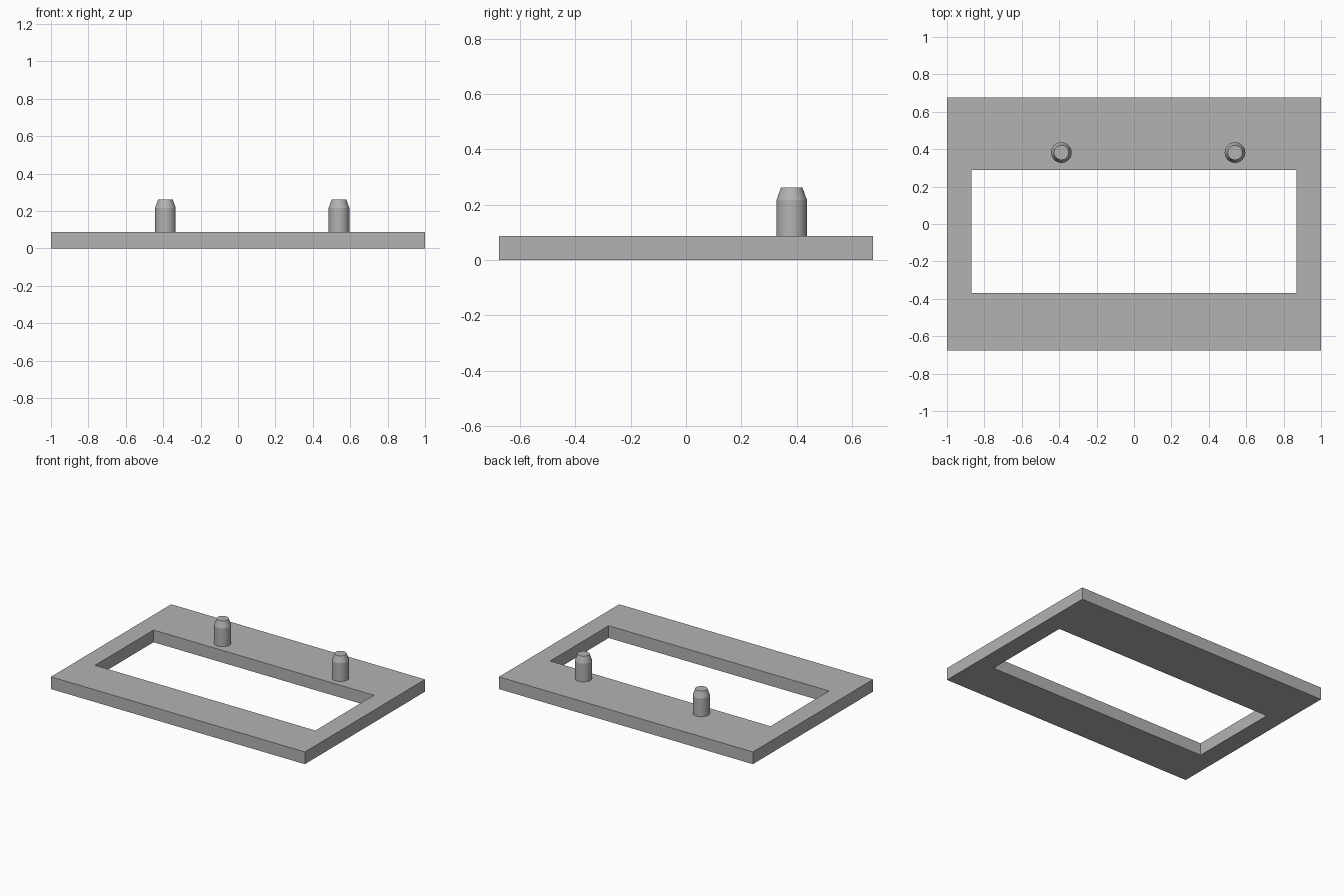
import bpy
import bmesh
import math

default = bpy.data.objects.get("Cube")
if default:
    bpy.data.objects.remove(default, do_unlink=True)

grey = bpy.data.materials.new("plain_grey")
grey.use_nodes = True
grey.diffuse_color = (0.45, 0.45, 0.45, 1)
grey.node_tree.nodes["Principled BSDF"].inputs["Base Color"].default_value = (0.45, 0.45, 0.45, 1)

PLATE_TOP = 0.087


def add_object(name, bm):
    bmesh.ops.recalc_face_normals(bm, faces=bm.faces[:])
    mesh = bpy.data.meshes.new(name)
    bm.to_mesh(mesh)
    bm.free()
    mesh.materials.append(grey)
    obj = bpy.data.objects.new(name, mesh)
    bpy.context.collection.objects.link(obj)
    return obj


def rectangle(bm, x, y0, y1):
    return [bm.verts.new((px, py, 0)) for px, py in ((-x, y0), (x, y0), (x, y1), (-x, y1))]


# Flat frame: a ring between two rectangles, raised to the plate thickness
bm = bmesh.new()
outer = rectangle(bm, 1.0, -0.676, 0.676)
inner = rectangle(bm, 0.868, -0.369, 0.289)
for i in range(4):
    j = (i + 1) % 4
    bm.faces.new((outer[i], outer[j], inner[j], inner[i]))
raised = bmesh.ops.extrude_face_region(bm, geom=bm.faces[:], use_keep_orig=True)
bmesh.ops.translate(bm, vec=(0, 0, PLATE_TOP),
                    verts=[v for v in raised["geom"] if isinstance(v, bmesh.types.BMVert)])
add_object("frame_plate", bm)


# Locating pegs: a lathed profile with a chamfered tip
def add_peg(name, x, y, sides=48):
    profile = ((0.055, PLATE_TOP), (0.055, 0.217), (0.039, 0.262))
    bm = bmesh.new()
    rings = []
    for radius, z in profile:
        angles = [2 * math.pi * k / sides for k in range(sides)]
        rings.append([bm.verts.new((x + radius * math.cos(a), y + radius * math.sin(a), z))
                      for a in angles])
    for low, high in zip(rings, rings[1:]):
        for i in range(sides):
            j = (i + 1) % sides
            bm.faces.new((low[i], low[j], high[j], high[i]))
    bm.faces.new(rings[0])
    bm.faces.new(rings[-1])
    peg = add_object(name, bm)
    bpy.ops.object.select_all(action="DESELECT")
    peg.select_set(True)
    bpy.context.view_layer.objects.active = peg
    bpy.ops.object.shade_smooth_by_angle(angle=math.radians(15))


add_peg("right_peg", -0.388, 0.382)
add_peg("left_peg", 0.54, 0.382)
